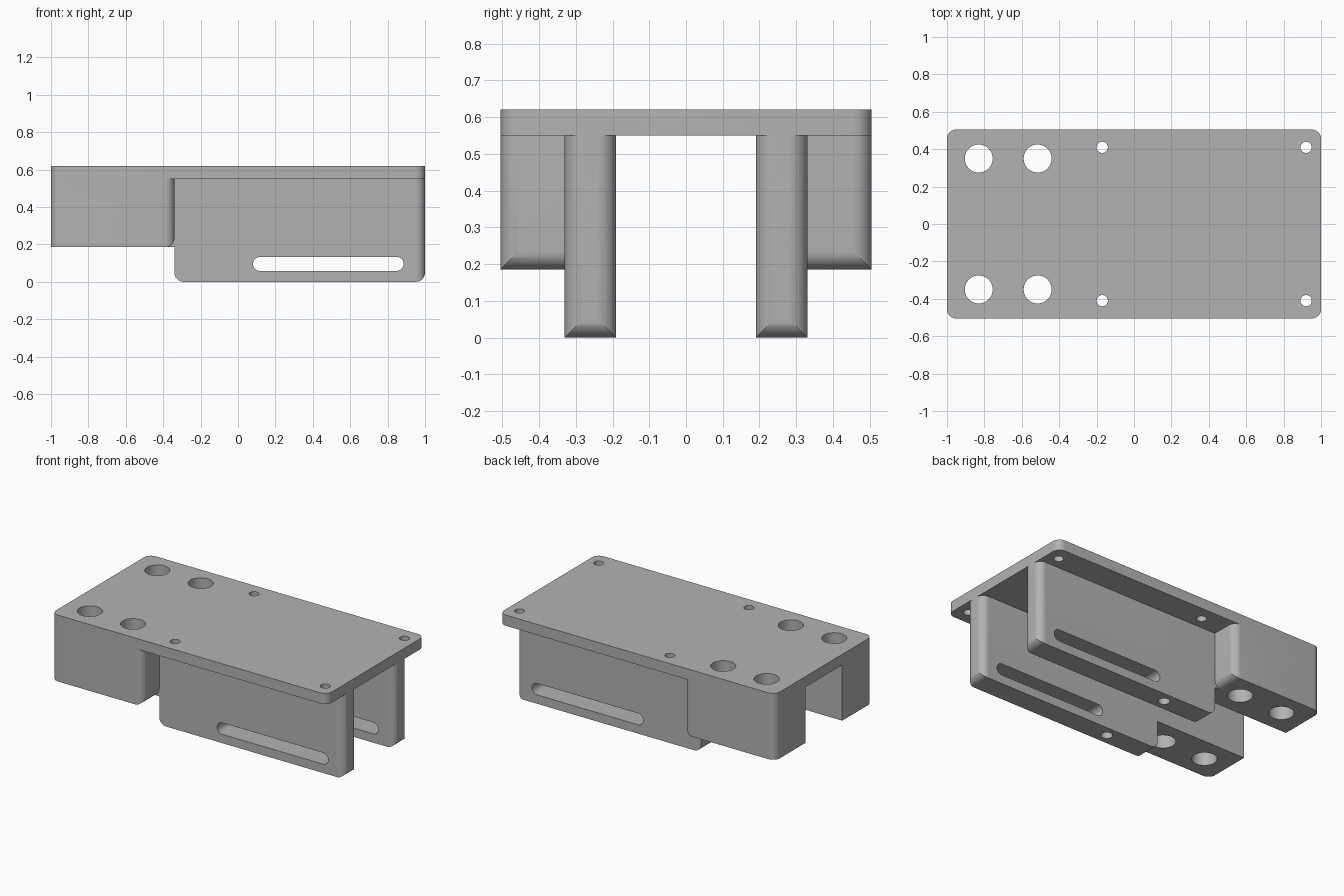
import bpy, bmesh, math
from mathutils import Vector

if "Cube" in bpy.data.objects:
    bpy.data.objects.remove(bpy.data.objects["Cube"])

R = 0.05  # fillet radius used everywhere

grey = bpy.data.materials.new("machined grey")
grey.diffuse_color = (0.45, 0.45, 0.45, 1)
grey.use_nodes = True
grey.node_tree.nodes["Principled BSDF"].inputs["Base Color"].default_value = grey.diffuse_color


def outline(corners, seg=12):
    """Closed 2D outline from (u, v, radius) corners, rounding where radius > 0."""
    pts = []
    n = len(corners)
    for i, (u, v, r) in enumerate(corners):
        p = Vector((u, v))
        if r == 0:
            pts.append(p)
            continue
        a = (Vector(corners[i - 1][:2]) - p).normalized()
        b = (Vector(corners[(i + 1) % n][:2]) - p).normalized()
        centre = p + (a + b) * r  # right-angled corners
        for k in range(seg + 1):
            t = k / seg * math.pi / 2
            pts.append(centre - b * r * math.cos(t) - a * r * math.sin(t))
    return pts


def prism(name, pts, axis, lo, hi):
    """Extrude an outline along z (outline in xy) or y (outline in xz)."""
    place = (lambda p, d: (p[0], p[1], d)) if axis == "z" else (lambda p, d: (p[0], d, p[1]))
    bm = bmesh.new()
    base = bm.faces.new([bm.verts.new(place(p, lo)) for p in pts])
    top = bmesh.ops.extrude_face_region(bm, geom=[base])["geom"]
    shift = Vector(place((0, 0), hi - lo))
    bmesh.ops.translate(bm, vec=shift, verts=[g for g in top if isinstance(g, bmesh.types.BMVert)])
    bmesh.ops.recalc_face_normals(bm, faces=bm.faces)
    mesh = bpy.data.meshes.new(name)
    bm.to_mesh(mesh)
    bm.free()
    mesh.materials.append(grey)
    ob = bpy.data.objects.new(name, mesh)
    bpy.context.collection.objects.link(ob)
    return ob


def combine(ob, other, operation):
    """Apply a boolean and discard the second object."""
    mod = ob.modifiers.new("cut", "BOOLEAN")
    mod.object, mod.operation, mod.solver = other, operation, "EXACT"
    bpy.context.view_layer.objects.active = ob
    bpy.ops.object.modifier_apply(modifier=mod.name)
    bpy.data.objects.remove(other, do_unlink=True)


def circle(x, y, r, n=40):
    return [(x + r * math.cos(2 * math.pi * k / n), y + r * math.sin(2 * math.pi * k / n))
            for k in range(n)]


# top plate
body = prism("mounting_bracket", outline([(-1, -0.505, R), (1, -0.505, R), (1, 0.505, R), (-1, 0.505, R)]),
             "z", 0.55, 0.62)

for s in (-1, 1):
    # end block: rounded outer corners, rounded lower edge facing the wall
    block = prism("end_block", outline([(-1, s * 0.19, 0), (-0.34, s * 0.19, 0),
                                        (-0.34, s * 0.505, R), (-1, s * 0.505, R)]), "z", 0.185, 0.585)
    combine(block, prism("block_profile", outline([(-1.2, 0.185, 0), (-0.34, 0.185, R),
                                                   (-0.34, 0.8, 0), (-1.2, 0.8, 0)]), "y", -0.7, 0.7), "INTERSECT")
    # hanging wall: stepped where it runs into the block, rounded at its free end
    wall = prism("side_wall", outline([(-0.45, 0.585, 0), (-0.45, 0.185, 0), (-0.34, 0.185, 0), (-0.34, 0, R),
                                       (1, 0, R), (1, 0.585, 0)]), "y", *sorted((s * 0.19, s * 0.33)))
    combine(wall, prism("wall_plan", outline([(-0.8, s * 0.19, 0), (1, s * 0.19, R), (1, s * 0.33, R),
                                              (-0.8, s * 0.33, 0)]), "z", -0.2, 0.8), "INTERSECT")
    combine(body, block, "UNION")
    combine(body, wall, "UNION")

for s in (-1, 1):
    # large holes through the blocks, small screw holes through the plate
    for x, y, r in ((-0.83, 0.35, 0.075), (-0.515, 0.35, 0.075), (-0.17, 0.41, 0.03), (0.92, 0.41, 0.03)):
        combine(body, prism("hole", circle(x, s * y, r), "z", -0.1, 0.8), "DIFFERENCE")
    # blind hole under the wall
    combine(body, prism("blind_hole", circle(-0.01, s * 0.26, 0.035), "z", -0.1, 0.25), "DIFFERENCE")

# long slot through both walls
combine(body, prism("slot", outline([(0.08, 0.058, 0.037), (0.885, 0.058, 0.037),
                                     (0.885, 0.133, 0.037), (0.08, 0.133, 0.037)]), "y", -0.7, 0.7), "DIFFERENCE")

bpy.ops.object.select_all(action="DESELECT")
body.select_set(True)
bpy.context.view_layer.objects.active = body
bpy.ops.object.shade_smooth_by_angle(angle=math.radians(25))
